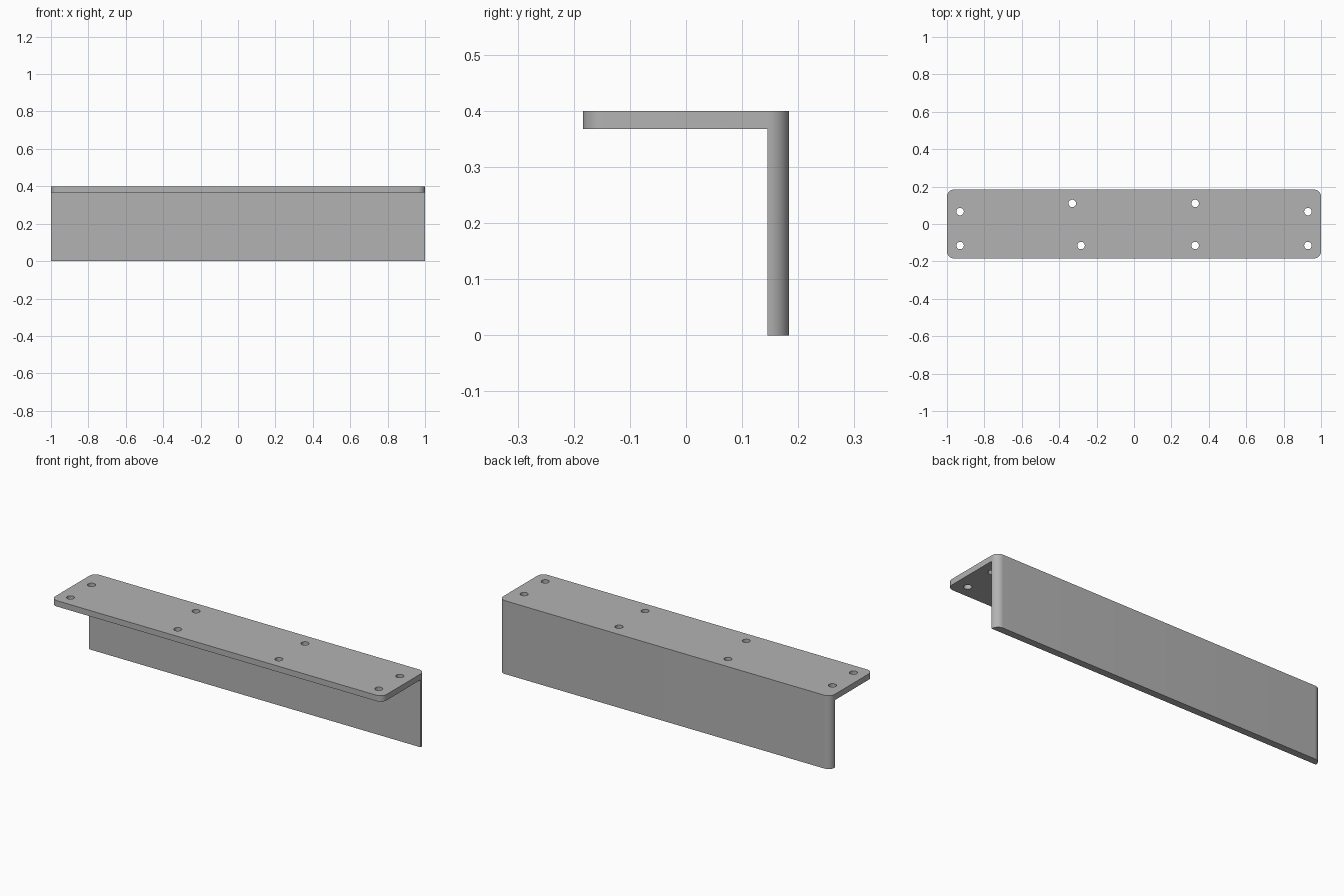
import bpy
import bmesh
from math import sin, cos, pi, radians
from mathutils import Matrix, Vector

cube = bpy.data.objects.get("Cube")
if cube:
    bpy.data.objects.remove(cube)

HALF_X, HALF_Y, HEIGHT = 1.0, 0.184, 0.4
CORNER, STEPS = 0.038, 12
WALL_Y, FLANGE_Z = 0.145, 0.368
HOLE_RADIUS = 0.02
HOLES = [(-0.93, 0.066), (-0.33, 0.11), (0.327, 0.11), (0.93, 0.066),
         (-0.93, -0.115), (-0.283, -0.115), (0.327, -0.115), (0.93, -0.115)]

steel = bpy.data.materials.new("plain grey")
steel.use_nodes = True
grey = (0.45, 0.45, 0.45, 1)
steel.diffuse_color = grey
steel.node_tree.nodes["Principled BSDF"].inputs["Base Color"].default_value = grey


def make_object(name, bm):
    bmesh.ops.recalc_face_normals(bm, faces=bm.faces)
    mesh = bpy.data.meshes.new(name)
    bm.to_mesh(mesh)
    bm.free()
    mesh.materials.append(steel)
    obj = bpy.data.objects.new(name, mesh)
    bpy.context.collection.objects.link(obj)
    return obj


def cut(target, cutter):
    """Subtract the cutter for good, then discard it."""
    cutter.hide_render = True
    mod = target.modifiers.new("cut", "BOOLEAN")
    mod.operation, mod.solver, mod.object = "DIFFERENCE", "EXACT", cutter
    bpy.context.view_layer.objects.active = target
    bpy.ops.object.modifier_apply(modifier=mod.name)
    bpy.data.objects.remove(cutter)


# Solid block with a rounded rectangular footprint
bm = bmesh.new()
outline = []
for i, (sx, sy) in enumerate([(1, 1), (-1, 1), (-1, -1), (1, -1)]):
    for s in range(STEPS + 1):
        a = (i + s / STEPS) * pi / 2
        outline.append(bm.verts.new((sx * (HALF_X - CORNER) + CORNER * cos(a),
                                     sy * (HALF_Y - CORNER) + CORNER * sin(a), 0)))
base = bm.faces.new(outline)
walls = bmesh.ops.extrude_face_region(bm, geom=[base], use_keep_orig=True)
top = [v for v in walls["geom"] if isinstance(v, bmesh.types.BMVert)]
bmesh.ops.translate(bm, verts=top, vec=(0, 0, HEIGHT))
bracket = make_object("angle_bracket", bm)

# Clear the space under the flange, leaving the rear wall
bm = bmesh.new()
low, high = Vector((-1.2, -0.5, -0.2)), Vector((1.2, WALL_Y, FLANGE_Z))
bmesh.ops.create_cube(bm, size=1, matrix=Matrix.Translation((low + high) / 2)
                      @ Matrix.Diagonal((*(high - low), 1)))
cut(bracket, make_object("undercut", bm))

# Screw holes through the flange
bm = bmesh.new()
for x, y in HOLES:
    bmesh.ops.create_cone(bm, cap_ends=True, segments=32, radius1=HOLE_RADIUS,
                          radius2=HOLE_RADIUS, depth=0.2,
                          matrix=Matrix.Translation((x, y, HEIGHT)))
cut(bracket, make_object("screw_holes", bm))

bpy.ops.object.select_all(action="DESELECT")
bracket.select_set(True)
bpy.context.view_layer.objects.active = bracket
bpy.ops.object.shade_smooth_by_angle(angle=radians(30))
